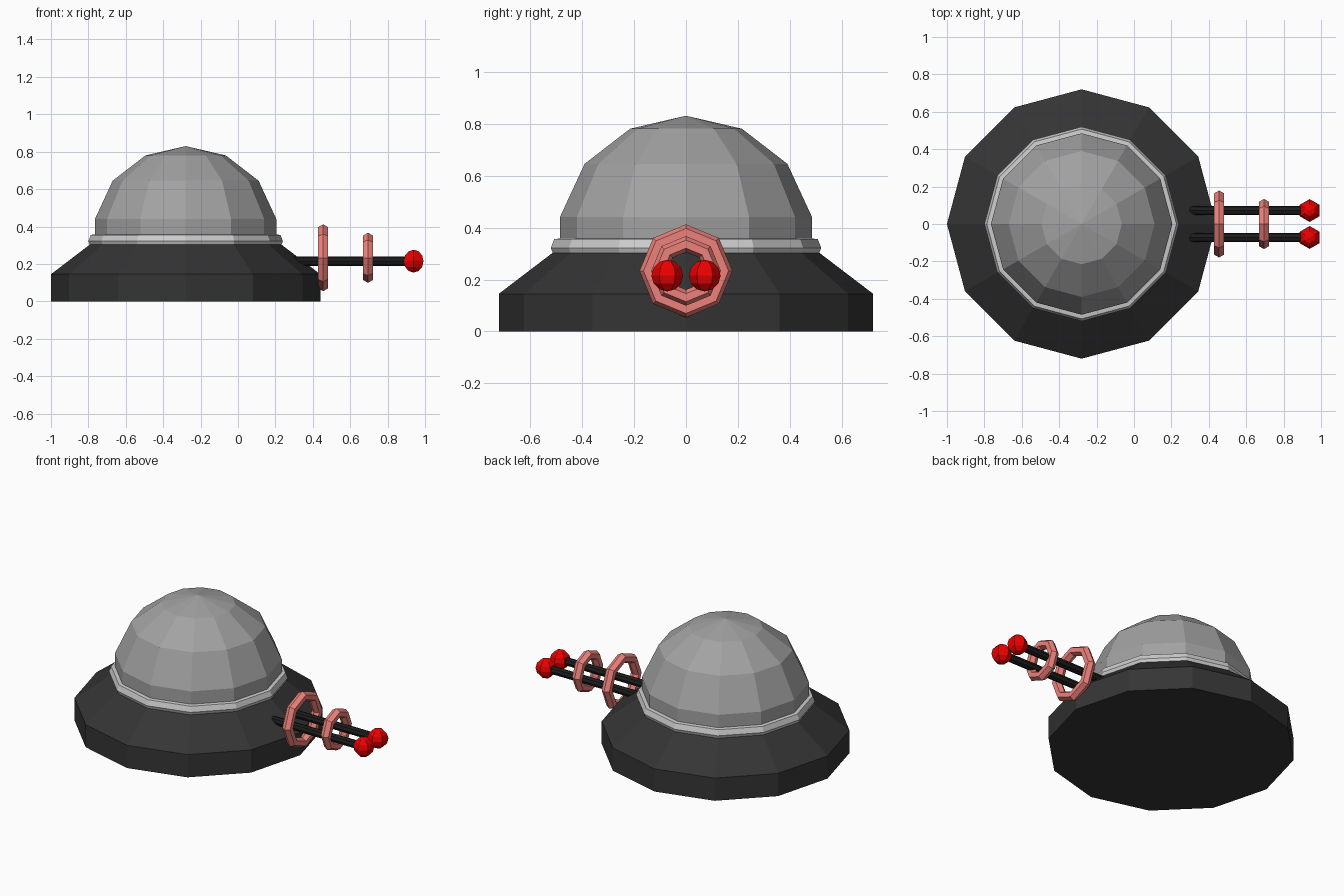
import bpy, bmesh, math
from mathutils import Matrix, Vector

if "Cube" in bpy.data.objects:
    bpy.data.objects.remove(bpy.data.objects["Cube"])

CX = -0.28  # axis of the round body


def material(name, rgb):
    m = bpy.data.materials.new(name)
    m.diffuse_color = (*rgb, 1)
    m.use_nodes = True
    m.node_tree.nodes["Principled BSDF"].inputs["Base Color"].default_value = m.diffuse_color
    return m


dark = material("dark_grey", (0.035, 0.035, 0.035))
mid = material("mid_grey", (0.36, 0.36, 0.36))
light = material("light_grey", (0.55, 0.55, 0.55))
black = material("black", (0.012, 0.012, 0.012))
pink = material("pink", (0.85, 0.22, 0.20))
red = material("red", (0.85, 0.0, 0.0))


def finish(name, bm, mat):
    bmesh.ops.recalc_face_normals(bm, faces=bm.faces)
    me = bpy.data.meshes.new(name)
    bm.to_mesh(me)
    bm.free()
    me.materials.append(mat)
    ob = bpy.data.objects.new(name, me)
    bpy.context.collection.objects.link(ob)
    return ob


def lathe(name, profile, sides, mat, matrix, closed=False):
    """Spin (radius, height) points round local z."""
    bm = bmesh.new()
    verts = [bm.verts.new((r, 0, z)) for r, z in profile]
    pairs = list(zip(verts, verts[1:]))
    if closed:
        pairs.append((verts[-1], verts[0]))
    edges = [bm.edges.new(p) for p in pairs]
    bmesh.ops.spin(bm, geom=verts + edges, axis=(0, 0, 1), cent=(0, 0, 0),
                   steps=sides, angle=2 * math.pi)
    bmesh.ops.remove_doubles(bm, verts=bm.verts, dist=1e-4)
    bm.transform(matrix)
    return finish(name, bm, mat)


# Round body: base, trim band and dome
body = Matrix.Translation((CX, 0, 0))
lathe("base", [(0, 0), (0.72, 0), (0.72, 0.145), (0.51, 0.305), (0, 0.305)],
      12, dark, body)
lathe("trim_band", [(0.47, 0.29), (0.505, 0.29), (0.513, 0.303), (0.52, 0.322),
                    (0.507, 0.355), (0.47, 0.36)], 12, light, body, closed=True)
lathe("dome", [(0, 0.31), (0.485, 0.31), (0.485, 0.44), (0.39, 0.645),
               (0.215, 0.78), (0, 0.83)], 12, mid, body)

# Octagonal hoops with a hexagonal section, facing along x
for name, x, major in (("large_hoop", 0.455, 0.148), ("small_hoop", 0.695, 0.103)):
    section = [(major + 0.031 * math.cos(i * math.pi / 3),
                0.031 * math.sin(i * math.pi / 3)) for i in range(6)]
    lathe(name, section, 8, pink,
          Matrix.Translation((x, 0, 0.233)) @ Matrix.Rotation(math.pi / 2, 4, 'Y'),
          closed=True)

# Twin barrels with ball tips
for side, y in (("left", -0.072), ("right", 0.072)):
    lathe(side + "_barrel", [(0, 0.2), (0.025, 0.2), (0.025, 0.94), (0, 0.94)], 8,
          black, Matrix.Translation((0, y, 0.215)) @ Matrix.Rotation(math.pi / 2, 4, 'Y'))
    bm = bmesh.new()
    bmesh.ops.create_uvsphere(bm, u_segments=6, v_segments=6, radius=0.061,
                              matrix=Matrix.Translation((0.939, y, 0.215)))
    finish(side + "_ball_tip", bm, red)
